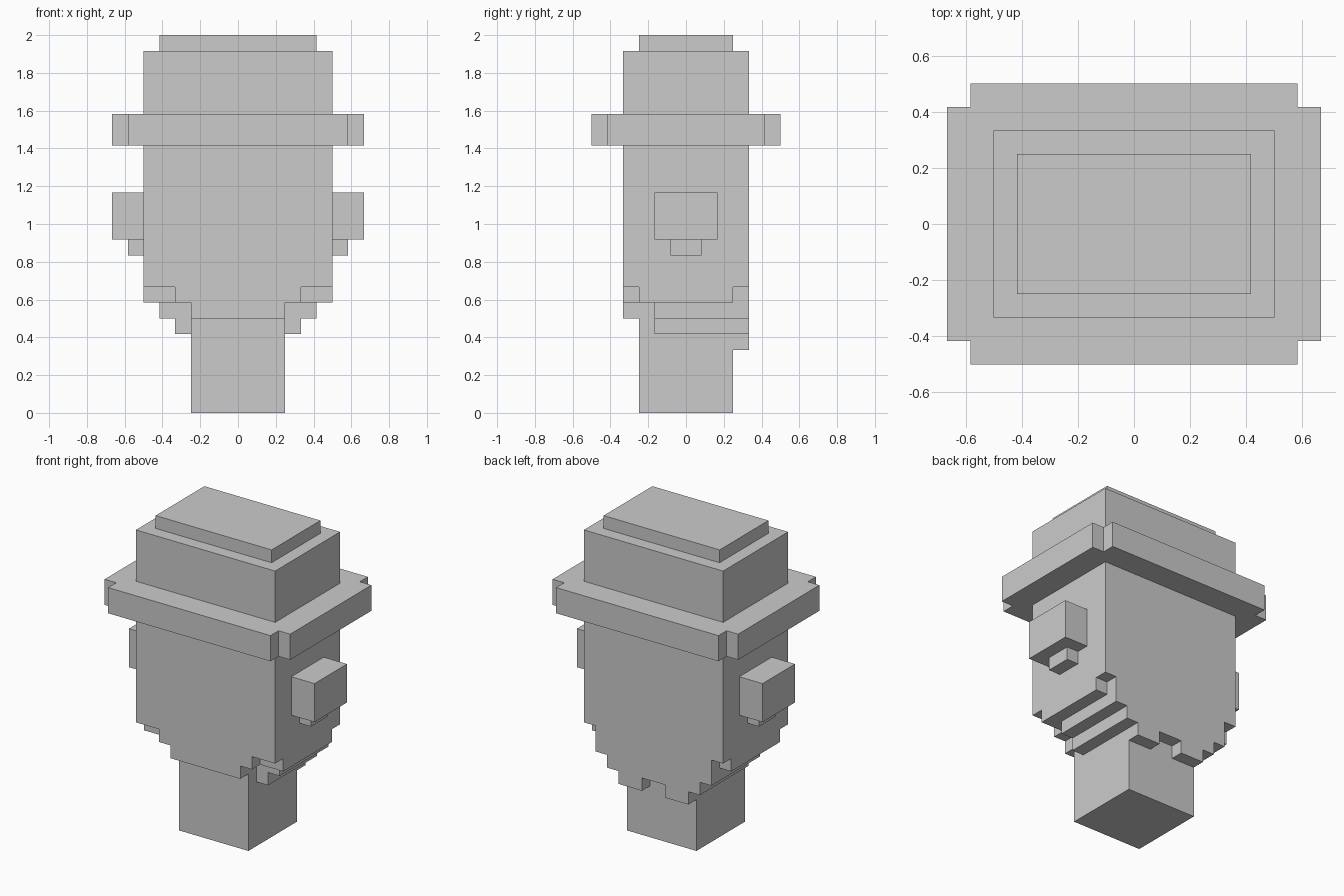
import bpy, bmesh, math

if "Cube" in bpy.data.objects:
    bpy.data.objects.remove(bpy.data.objects["Cube"])

U = 1 / 12  # one block of the grid


def block(x0, x1, y0, y1, z0, z1):
    return {(x, y, z) for x in range(x0, x1) for y in range(y0, y1) for z in range(z0, z1)}


def slab(hx, y0, y1, z0, z1):
    """Block centred on x with half width hx."""
    return block(-hx, hx, y0, y1, z0, z1)


def mirror_x(cells):
    return {(-x - 1, y, z) for x, y, z in cells}


parts = {}

# Hat: cross-shaped brim, crown and smaller top
parts["hat_brim"] = slab(8, -5, 5, 17, 19) | slab(7, -6, 6, 17, 19)
parts["hat_crown"] = slab(6, -4, 4, 19, 23)
parts["hat_top"] = slab(5, -3, 3, 23, 24)

# Head with stepped chin in front and stepped jaw on the sides
parts["head"] = (
    slab(6, -4, 4, 8, 17)
    | slab(4, -4, -3, 7, 8) | slab(3, -4, -3, 6, 7)
    | slab(6, -3, 3, 7, 8) | slab(5, -2, 3, 6, 7) | slab(4, -2, 3, 5, 6)
)

# Nape: stepped back layer with a notch in the middle
parts["nape"] = (
    slab(5, 3, 4, 6, 8) | slab(4, 3, 4, 5, 6) | slab(3, 3, 4, 4, 5)
) - slab(1, 3, 4, 4, 5)

# Ears with lobes
ear = block(6, 8, -2, 2, 11, 14) | block(6, 7, -1, 1, 10, 11)
parts["ear_right"] = ear
parts["ear_left"] = mirror_x(ear)

# Neck running up into the jaw
parts["neck"] = slab(3, -3, 3, 0, 7)

solid = set().union(*parts.values())
done = set()


def build(name, cells):
    """Skin the blocks with outer faces only, then merge coplanar faces."""
    bm = bmesh.new()
    verts = {}

    def vert(p):
        if p not in verts:
            verts[p] = bm.verts.new([c * U for c in p])
        return verts[p]

    for cell in sorted(cells):
        for axis in range(3):
            a, b = (axis + 1) % 3, (axis + 2) % 3
            for side in (0, 1):
                near = list(cell)
                near[axis] += 2 * side - 1
                if tuple(near) in solid:
                    continue
                ring = []
                for i, j in ((0, 0), (1, 0), (1, 1), (0, 1)):
                    p = list(cell)
                    p[axis] += side
                    p[a] += i
                    p[b] += j
                    ring.append(vert(tuple(p)))
                bm.faces.new(ring if side else ring[::-1])
    bmesh.ops.dissolve_limit(bm, angle_limit=math.radians(1), verts=bm.verts[:], edges=bm.edges[:])
    mesh = bpy.data.meshes.new(name)
    bm.to_mesh(mesh)
    bm.free()
    bpy.context.collection.objects.link(bpy.data.objects.new(name, mesh))


for name, cells in parts.items():
    build(name, cells - done)
    done |= cells
